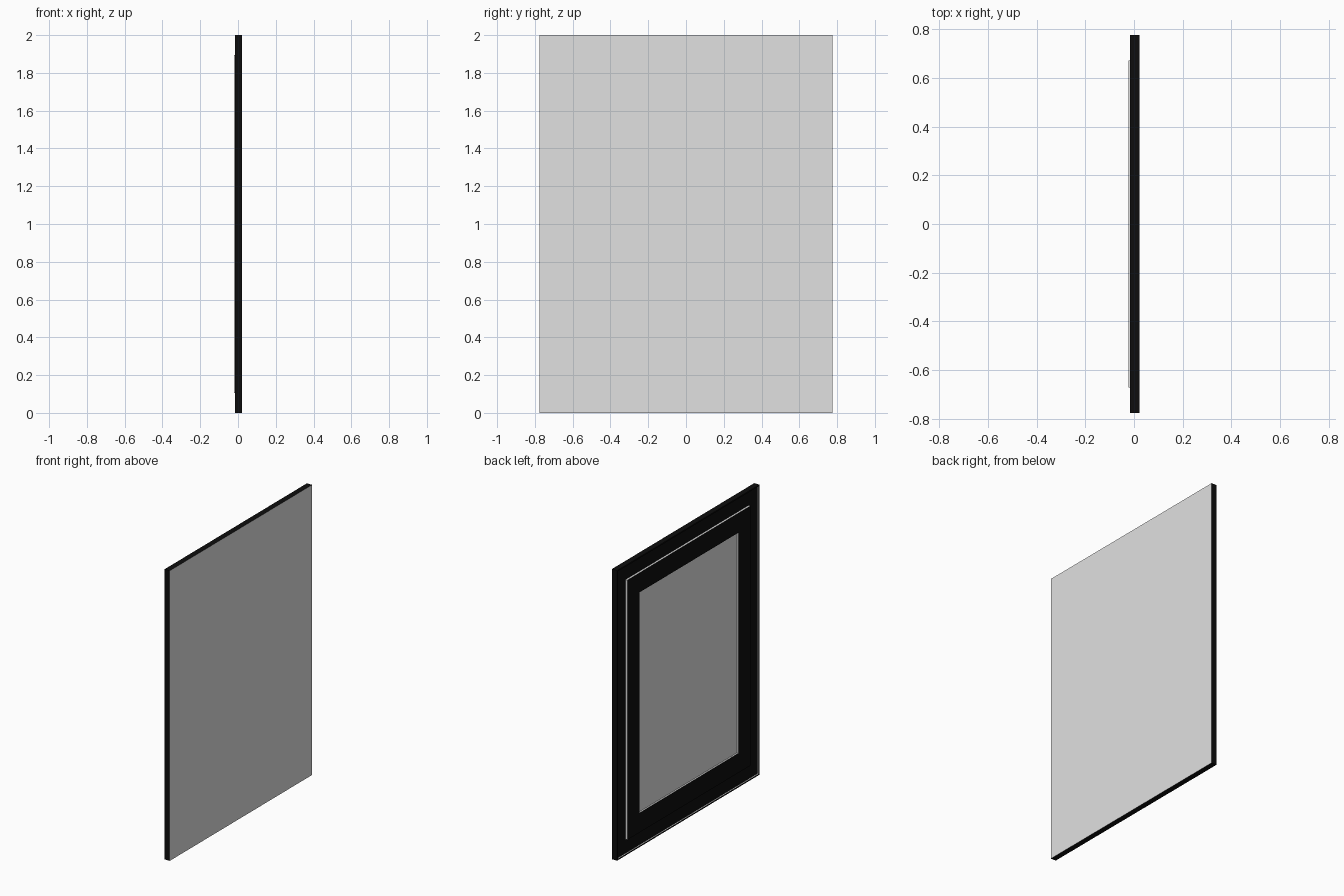
import bpy, bmesh

if "Cube" in bpy.data.objects:
    bpy.data.objects.remove(bpy.data.objects["Cube"])

def material(name, c):
    m = bpy.data.materials.new(name)
    m.diffuse_color = (c, c, c, 1)
    m.use_nodes = True
    m.node_tree.nodes["Principled BSDF"].inputs["Base Color"].default_value = m.diffuse_color
    return m

BLACK = material("black", 0.004)
GREY = material("light grey", 0.75)
MID = 1.0  # centre height of the panel

def finish(name, bm, rule):
    """Make the object; rule(normal, centre) is True on grey faces."""
    bmesh.ops.recalc_face_normals(bm, faces=bm.faces)
    bm.normal_update()
    for f in bm.faces:
        f.material_index = int(rule(f.normal, f.calc_center_median()))
    me = bpy.data.meshes.new(name)
    bm.to_mesh(me)
    bm.free()
    me.materials.append(BLACK)
    me.materials.append(GREY)
    ob = bpy.data.objects.new(name, me)
    bpy.context.collection.objects.link(ob)

def loop(bm, x, hy, hz):
    return [bm.verts.new((x, a * hy, MID + b * hz))
            for a, b in ((-1, -1), (1, -1), (1, 1), (-1, 1))]

def slab(name, x0, x1, hy, hz, rule):
    bm = bmesh.new()
    a, b = loop(bm, x0, hy, hz), loop(bm, x1, hy, hz)
    bm.faces.new(a)
    bm.faces.new(b)
    for i in range(4):
        j = (i + 1) % 4
        bm.faces.new((a[i], a[j], b[j], b[i]))
    finish(name, bm, rule)

def frame(name, x0, x1, outer, inner, rule):
    bm = bmesh.new()
    rings = [loop(bm, x0, *outer), loop(bm, x1, *outer),
             loop(bm, x1, *inner), loop(bm, x0, *inner)]
    for k in range(4):
        a, b = rings[k], rings[(k + 1) % 4]
        for i in range(4):
            j = (i + 1) % 4
            bm.faces.new((a[i], a[j], b[j], b[i]))
    finish(name, bm, rule)

# main board: grey front sheet, black sides and back
slab("board", -0.008, 0.022, 0.775, 1.0, lambda n, c: n.x > 0.5)

# thin lip around the back edge, grey on its inner walls
frame("edge_lip", -0.017, -0.008, (0.775, 1.0), (0.766, 0.991),
      lambda n, c: abs(n.x) < 0.5 and abs(c.y) < 0.77 and abs(c.z - MID) < 0.995)

# raised black frame on the back with grey walls
frame("back_frame", -0.022, -0.008, (0.67, 0.895), (0.54, 0.76),
      lambda n, c: abs(n.x) < 0.5)

# grey panel inside the raised frame
slab("back_panel", -0.011, -0.008, 0.54, 0.76, lambda n, c: True)
